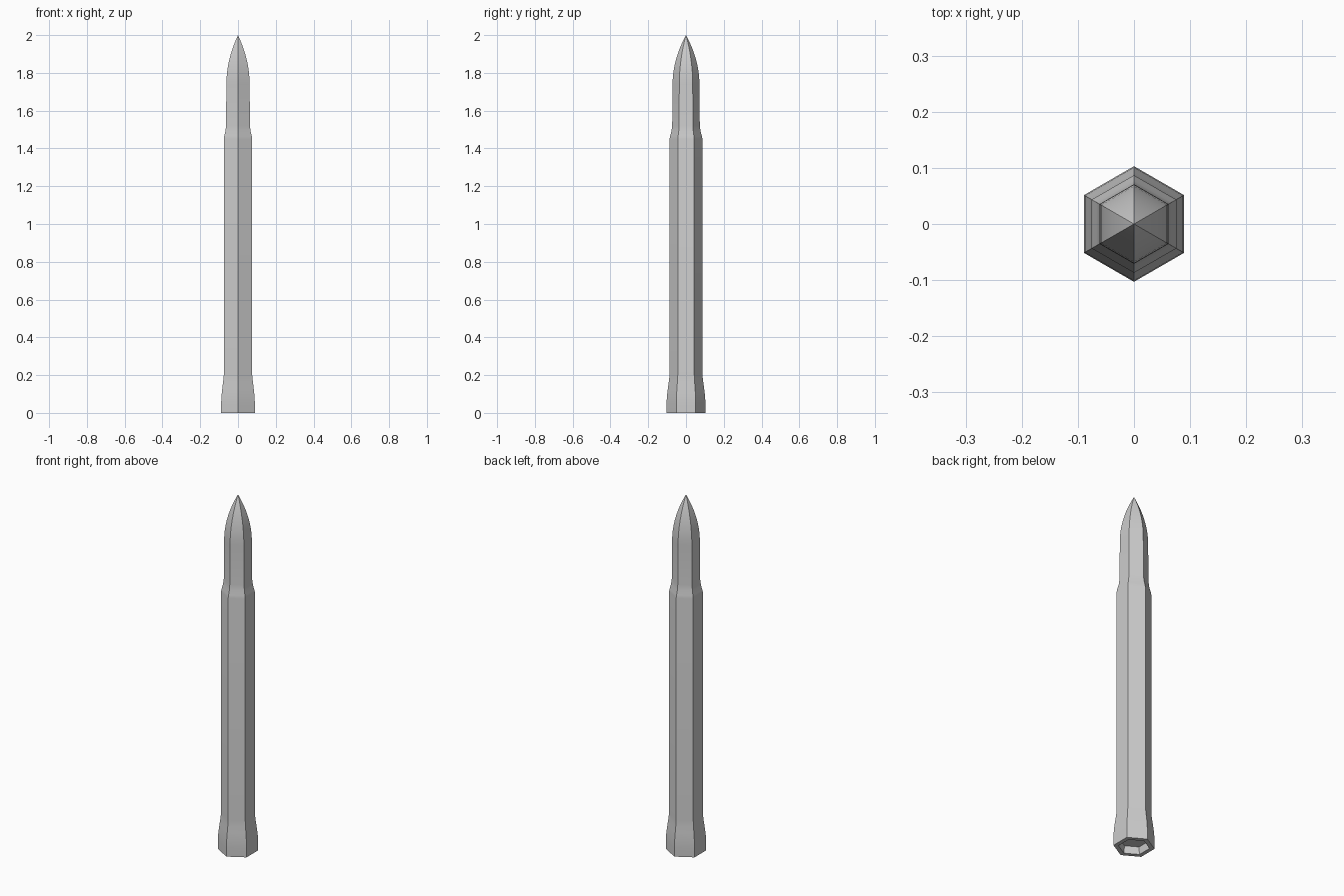
import bpy, bmesh, math

if "Cube" in bpy.data.objects:
    bpy.data.objects.remove(bpy.data.objects["Cube"])

SIDES = 6

# Profile (radius, z): socket ceiling, rim, flared foot, shaft, shoulder, upper shaft
profile = [(0.073, 0.04), (0.078, 0.0), (0.103, 0.0), (0.103, 0.05),
           (0.101, 0.09), (0.096, 0.13), (0.091, 0.165), (0.087, 0.20),
           (0.087, 1.45), (0.084, 1.465), (0.077, 1.49), (0.073, 1.52)]

# Curved nose rising from the upper shaft
STEPS = 9
for i in range(STEPS):
    t = i / STEPS
    profile.append((0.071 * (1 - t ** 2), 1.74 + 0.26 * t))

bm = bmesh.new()


def ring(r, z):
    return [bm.verts.new((r * math.sin(math.tau * k / SIDES),
                          r * math.cos(math.tau * k / SIDES), z))
            for k in range(SIDES)]


# Hexagonal rings, bridged with quads
rings = [ring(r, z) for r, z in profile]
for a, b in zip(rings, rings[1:]):
    for k in range(SIDES):
        n = (k + 1) % SIDES
        bm.faces.new((a[k], a[n], b[n], b[k]))

# Socket ceiling and pointed tip
bm.faces.new(rings[0])
tip = bm.verts.new((0, 0, 2.0))
for k in range(SIDES):
    bm.faces.new((rings[-1][k], rings[-1][(k + 1) % SIDES], tip))
bmesh.ops.recalc_face_normals(bm, faces=bm.faces)

mesh = bpy.data.meshes.new("hexagonal_spike")
bm.to_mesh(mesh)
bm.free()
spike = bpy.data.objects.new("hexagonal_spike", mesh)
bpy.context.collection.objects.link(spike)

# Smooth along the length, crisp along the six corners
bpy.context.view_layer.objects.active = spike
spike.select_set(True)
bpy.ops.object.shade_smooth_by_angle(angle=math.radians(30))
